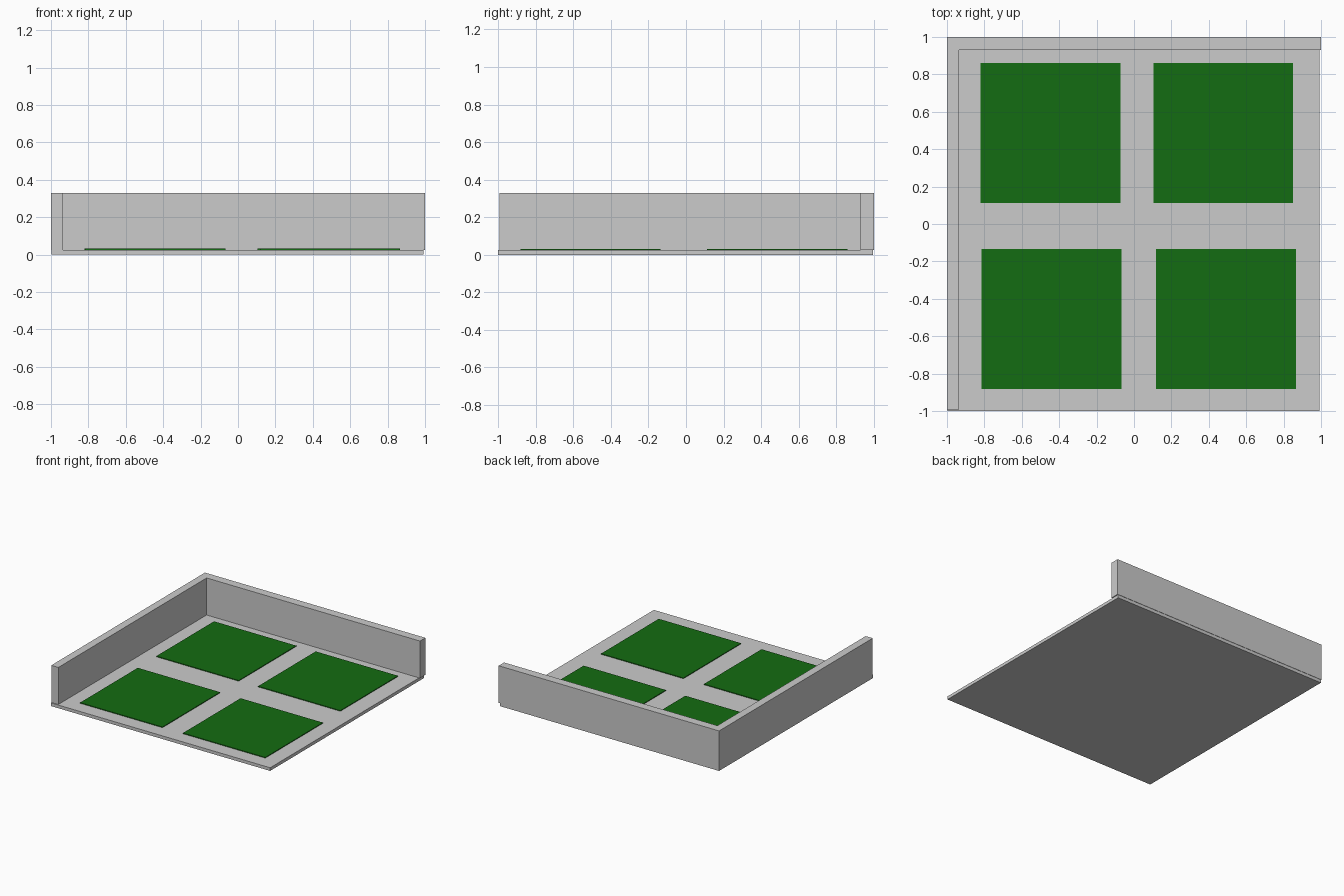
import bpy, bmesh
from mathutils import Vector

if "Cube" in bpy.data.objects:
    bpy.data.objects.remove(bpy.data.objects["Cube"])


def box(name, lo, hi, mat=None):
    """Axis-aligned box between two corners."""
    lo, hi = Vector(lo), Vector(hi)
    size = hi - lo
    bm = bmesh.new()
    bmesh.ops.create_cube(bm, size=1)
    bmesh.ops.scale(bm, vec=size, verts=bm.verts)
    me = bpy.data.meshes.new(name)
    bm.to_mesh(me)
    bm.free()
    ob = bpy.data.objects.new(name, me)
    ob.location = (lo + hi) / 2
    bpy.context.collection.objects.link(ob)
    if mat:
        me.materials.append(mat)
    return ob


green = bpy.data.materials.new("green")
green.diffuse_color = (0.007, 0.15, 0.006, 1)
green.use_nodes = True
green.node_tree.nodes["Principled BSDF"].inputs["Base Color"].default_value = green.diffuse_color

FLOOR, TOP = 0.026, 0.33

# Floor slab and the two low walls on the back and left
box("floor", (-0.998, -1, 0), (0.992, 0.997, FLOOR))
box("back_wall", (-1, 0.93, FLOOR), (1, 1, TOP))
box("left_wall", (-1, -0.992, FLOOR), (-0.936, 0.93, TOP))

# Four thin green mats, slightly unevenly laid out
SIDE = 0.747
for name, x, y in (("mat_back_left", -0.82, 0.113),
                   ("mat_back_right", 0.103, 0.113),
                   ("mat_front_left", -0.815, -0.882),
                   ("mat_front_right", 0.118, -0.882)):
    box(name, (x, y, FLOOR - 0.002), (x + SIDE, y + SIDE, FLOOR + 0.006), green)
